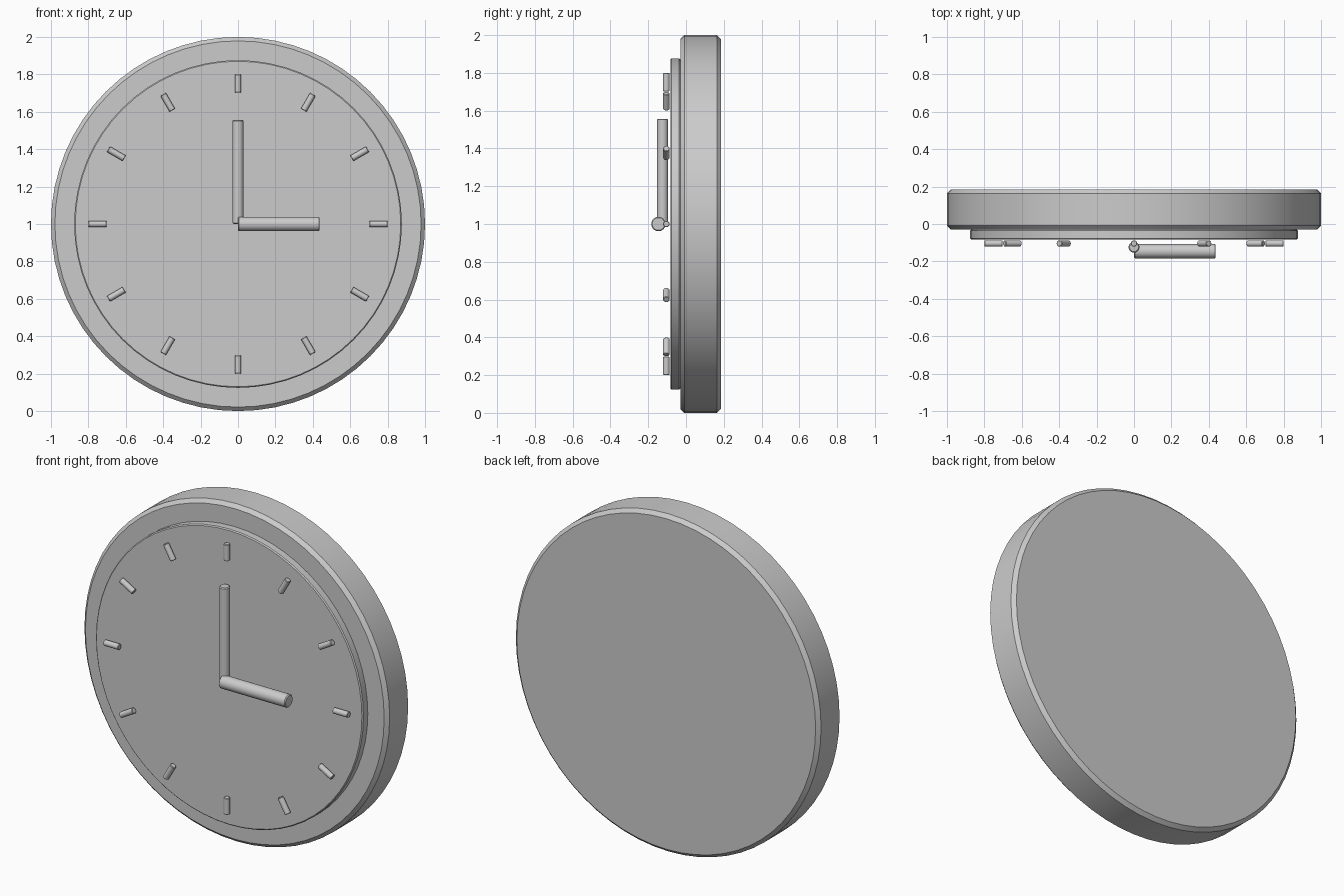
import bpy
import math
from mathutils import Matrix, Vector

if "Cube" in bpy.data.objects:
    bpy.data.objects.remove(bpy.data.objects["Cube"])

grey = bpy.data.materials.new("plain grey")
grey.use_nodes = True
GREY = (0.6, 0.6, 0.6, 1)
grey.diffuse_color = GREY
grey.node_tree.nodes["Principled BSDF"].inputs["Base Color"].default_value = GREY


def rod(name, start, end, radius, bevel, sides):
    """Bevelled cylinder between two points."""
    start, end = Vector(start), Vector(end)
    axis = end - start
    bpy.ops.mesh.primitive_cylinder_add(
        vertices=sides, radius=radius, depth=axis.length, location=(start + end) / 2,
        rotation=axis.to_track_quat("Z", "Y").to_euler())
    obj = bpy.context.object
    obj.name = name
    obj.data.materials.append(grey)
    mod = obj.modifiers.new("edge bevel", "BEVEL")
    mod.width = bevel
    mod.segments = 1
    mod.limit_method = "ANGLE"
    mod.angle_limit = math.radians(40)
    bpy.ops.object.modifier_apply(modifier=mod.name)
    bpy.ops.object.shade_smooth_by_angle(angle=math.radians(30))
    return obj


# Case and dial
rod("case", (0, 0.185, 1), (0, -0.03, 1), 1.0, 0.021, 64)
rod("dial", (0, -0.03, 1), (0, -0.083, 1), 0.876, 0.006, 64)

# Hands
rod("minute_hand", (0, -0.124, 1.0), (0, -0.124, 1.557), 0.029, 0.005, 32)
rod("hour_hand", (0, -0.146, 1.0), (0.437, -0.146, 1.0), 0.038, 0.005, 32)

# Hour markers
for hour in range(12):
    spin = Matrix.Rotation(math.radians(30 * hour), 3, "Y")
    centre = Vector((0, -0.104, 1))
    inner = centre + spin @ Vector((0, 0, 0.702))
    outer = centre + spin @ Vector((0, 0, 0.8))
    rod(f"hour_marker_{hour or 12}", inner, outer, 0.017, 0.003, 24)
